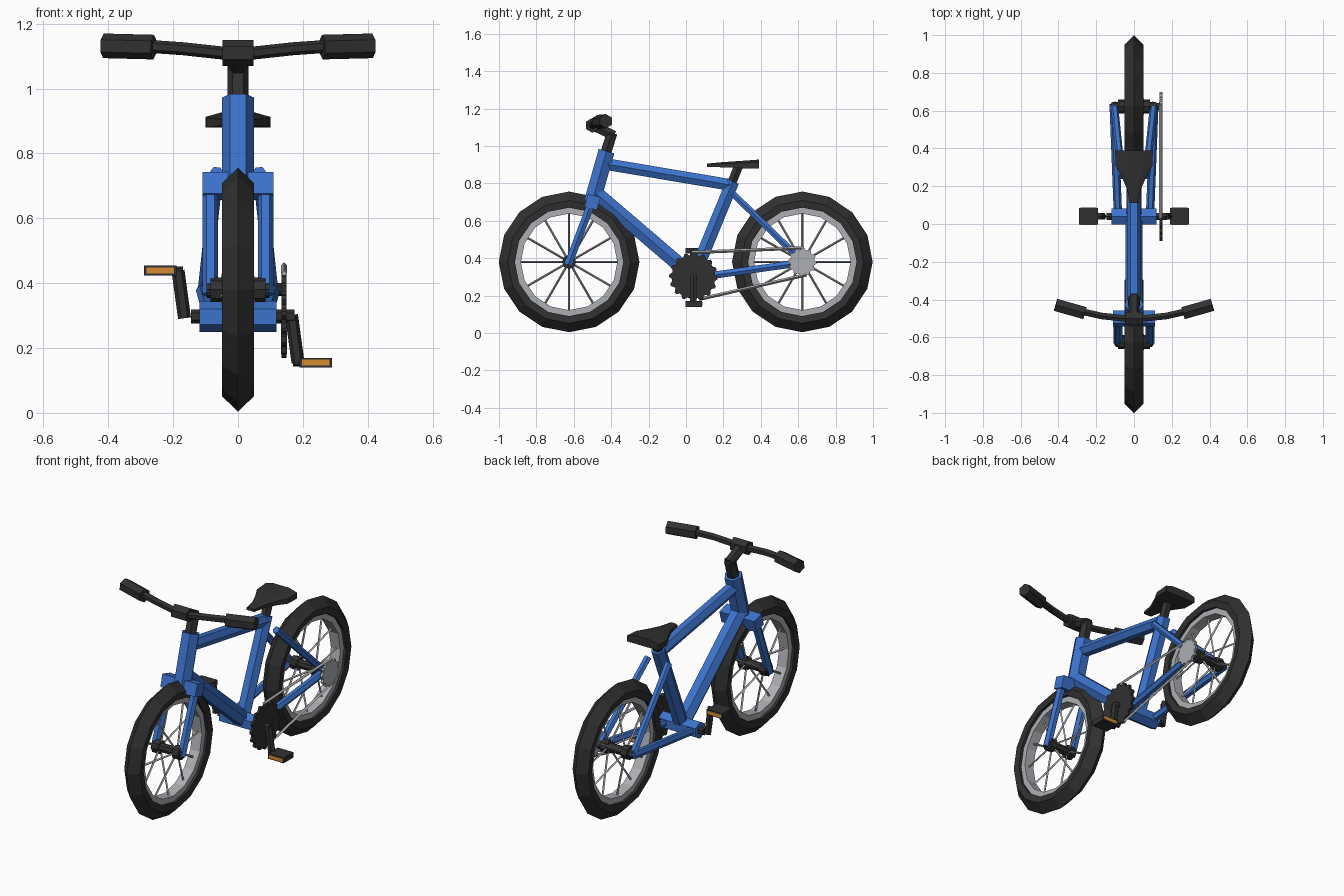
import bpy, bmesh, math
from mathutils import Vector, Matrix

if "Cube" in bpy.data.objects:
    bpy.data.objects.remove(bpy.data.objects["Cube"])


def material(name, rgb):
    m = bpy.data.materials.new(name)
    m.diffuse_color = (*rgb, 1)
    m.use_nodes = True
    m.node_tree.nodes["Principled BSDF"].inputs["Base Color"].default_value = m.diffuse_color
    return m


BLUE = material("frame blue", (0.045, 0.17, 0.60))
BLACK = material("dark rubber", (0.030, 0.030, 0.030))
GREY = material("light metal", (0.42, 0.43, 0.45))
ORANGE = material("reflector orange", (0.66, 0.27, 0.035))


def make(name, bm, *mats):
    bmesh.ops.recalc_face_normals(bm, faces=bm.faces)
    me = bpy.data.meshes.new(name)
    bm.to_mesh(me)
    bm.free()
    ob = bpy.data.objects.new(name, me)
    for m in mats:
        me.materials.append(m)
    bpy.context.collection.objects.link(ob)
    return ob


def add_tube(bm, points, r, sides=6):
    """Sweep a flat-sided section along points, keeping a corner towards x (or z)."""
    pts = [Vector(p) for p in points]
    rings = []
    for i, p in enumerate(pts):
        d = (pts[min(i + 1, len(pts) - 1)] - pts[max(i - 1, 0)]).normalized()
        ref = Vector((0, 0, 1)) if abs(d.x) > 0.7 else Vector((1, 0, 0))
        u = (ref - d * ref.dot(d)).normalized()
        v = d.cross(u)
        angles = [math.tau * k / sides for k in range(sides)]
        rings.append([bm.verts.new(p + (u * math.cos(a) + v * math.sin(a)) * r) for a in angles])
    for a, b in zip(rings, rings[1:]):
        for k in range(sides):
            n = (k + 1) % sides
            bm.faces.new((a[k], a[n], b[n], b[k]))
    bm.faces.new(rings[0])
    bm.faces.new(rings[-1])


def tube(name, points, r, mat, sides=6):
    bm = bmesh.new()
    add_tube(bm, points, r, sides)
    return make(name, bm, mat)


def box(name, centre, size, mat, tilt=0):
    bm = bmesh.new()
    bmesh.ops.create_cube(bm, size=1)
    bm.transform(Matrix.Translation(centre) @ Matrix.Rotation(tilt, 4, 'X') @ Matrix.Diagonal((*size, 1)))
    return make(name, bm, mat)


def ring(name, centre, profile, mat, n=16):
    """Lathe a closed (x, radius) profile around the wheel axle."""
    bm = bmesh.new()
    c = Vector(centre)
    loops = []
    for k in range(n):
        a = math.tau * k / n
        loops.append([bm.verts.new(c + Vector((x, r * math.sin(a), r * math.cos(a)))) for x, r in profile])
    m = len(profile)
    for k in range(n):
        a, b = loops[k], loops[(k + 1) % n]
        for j in range(m):
            i = (j + 1) % m
            bm.faces.new((a[j], a[i], b[i], b[j]))
    return make(name, bm, mat)


def sprocket(name, centre, r_out, r_in, teeth, width, mat):
    bm = bmesh.new()
    verts = []
    for k in range(teeth * 4):
        a = math.tau * k / (teeth * 4)
        r = r_out if k % 4 < 2 else r_in
        verts.append(bm.verts.new(Vector(centre) + Vector((-width / 2, r * math.sin(a), r * math.cos(a)))))
    face = bm.faces.new(verts)
    ext = bmesh.ops.extrude_face_region(bm, geom=[face])["geom"]
    bmesh.ops.translate(bm, verts=[v for v in ext if isinstance(v, bmesh.types.BMVert)], vec=(width, 0, 0))
    return make(name, bm, mat)


# Wheels: tyre, rim, spokes and hub
AXLE_Z = 0.38
for label, y, hub_half in (("front", -0.625, 0.095), ("rear", 0.622, 0.11)):
    c = Vector((0, y, AXLE_Z))
    ring(label + "_tyre", c, [(0, 0.376), (0.05, 0.328), (0.045, 0.29), (-0.045, 0.29), (-0.05, 0.328)], BLACK)
    ring(label + "_rim", c, [(0.03, 0.30), (0.03, 0.258), (-0.03, 0.258), (-0.03, 0.30)], GREY)
    bm = bmesh.new()
    for k in range(12):
        a = math.tau * k / 12
        d = Vector((0, math.sin(a), math.cos(a)))
        side = Vector((0.05 if k % 2 else -0.05, 0, 0))
        add_tube(bm, [c + side + d * 0.02, c + d * 0.265], 0.006, 4)
    make(label + "_spokes", bm, GREY)
    tube(label + "_hub", [c - Vector((hub_half, 0, 0)), c + Vector((hub_half, 0, 0))], 0.025, BLACK, 8)
    for s in (-1, 1):
        tube(label + "_hub_flange", [c + Vector((s * 0.045, 0, 0)), c + Vector((s * 0.085, 0, 0))], 0.038, BLACK, 8)

# Main frame
tube("head_tube", [(0, -0.505, 0.69), (0, -0.425, 0.972)], 0.05, BLUE)
tube("top_tube", [(0, -0.44, 0.905), (0, 0.245, 0.79)], 0.036, BLUE)
tube("down_tube", [(0, -0.48, 0.745), (0, 0.035, 0.305)], 0.046, BLUE)
tube("seat_tube", [(0, 0.04, 0.30), (0, 0.25, 0.81)], 0.04, BLUE)
tube("crank_shell", [(-0.118, 0.04, 0.297), (0.118, 0.04, 0.297)], 0.048, BLUE)

# Fork and rear stays
box("fork_crown", (0, -0.50, 0.70), (0.22, 0.07, 0.07), BLUE, math.radians(-16))
for s in (-1, 1):
    tube("fork_leg", [(s * 0.085, -0.50, 0.71), (s * 0.085, -0.63, 0.365)], 0.024, BLUE)
    tube("seat_stay", [(s * 0.065, 0.25, 0.745), (s * 0.105, 0.635, 0.37)], 0.02, BLUE)
    tube("chain_stay", [(s * 0.085, 0.05, 0.295), (s * 0.108, 0.635, 0.378)], 0.022, BLUE)

# Seat post and saddle
tube("seat_post", [(0, 0.24, 0.79), (0, 0.28, 0.89)], 0.028, BLACK)
bm = bmesh.new()
sections = []
for y, half, low, high in ((0.112, 0.024, 0.888, 0.905), (0.18, 0.035, 0.886, 0.912),
                           (0.25, 0.065, 0.884, 0.917), (0.31, 0.098, 0.880, 0.921), (0.39, 0.10, 0.880, 0.927)):
    edge = high - 0.3 * (high - low)
    outline = ((-half, low), (half, low), (half, edge), (half * 0.5, high), (-half * 0.5, high), (-half, edge))
    sections.append([bm.verts.new((x, y, z)) for x, z in outline])
for a, b in zip(sections, sections[1:]):
    for k in range(6):
        n = (k + 1) % 6
        bm.faces.new((a[k], a[n], b[n], b[k]))
bm.faces.new(sections[0])
bm.faces.new(sections[-1])
make("saddle", bm, BLACK)

# Steering column, stem and handlebar
tube("steerer", [(0, -0.43, 0.96), (0, -0.395, 1.07)], 0.033, BLACK)
tube("stem", [(0, -0.385, 1.055), (0, -0.50, 1.11)], 0.03, BLACK)
tube("bar_clamp", [(-0.048, -0.50, 1.11), (0.048, -0.50, 1.11)], 0.04, BLACK)
right = [(0.05, -0.50, 1.11), (0.17, -0.487, 1.123), (0.27, -0.465, 1.13)]
tube("handlebar", [(-x, y, z) for x, y, z in reversed(right)] + right, 0.02, BLACK)
for s in (-1, 1):
    tube("grip", [(s * 0.26, -0.472, 1.128), (s * 0.415, -0.428, 1.132)], 0.038, BLACK)

# Drivetrain
sprocket("chainring", (0.142, 0.04, 0.30), 0.13, 0.116, 16, 0.016, BLACK)
sprocket("rear_sprocket", (0.142, 0.622, AXLE_Z), 0.076, 0.066, 12, 0.016, GREY)
tube("sprocket_axle", [(0.10, 0.622, AXLE_Z), (0.14, 0.622, AXLE_Z)], 0.02, BLACK)
tube("chain_top", [(0.142, 0.03, 0.43), (0.142, 0.63, 0.455)], 0.009, GREY, 4)
tube("chain_bottom", [(0.142, 0.07, 0.18), (0.142, 0.645, 0.311)], 0.009, GREY, 4)
tube("crank_axle", [(-0.145, 0.04, 0.297), (0.175, 0.04, 0.297)], 0.022, BLACK)

# Cranks and pedals, opposite each other
for s in (-1, 1):
    z = 0.297 - s * 0.142
    tube("crank_arm", [(s * 0.165, 0.04, 0.297 + s * 0.005), (s * 0.185, 0.04, z)], 0.02, BLACK)
    tube("pedal_pin", [(s * 0.17, 0.04, z), (s * 0.21, 0.04, z)], 0.012, BLACK)
    box("pedal", (s * 0.24, 0.042, z), (0.10, 0.088, 0.03), BLACK)
    for y in (-0.002, 0.086):
        box("pedal_reflector", (s * 0.24, y, z), (0.084, 0.004, 0.019), ORANGE)
